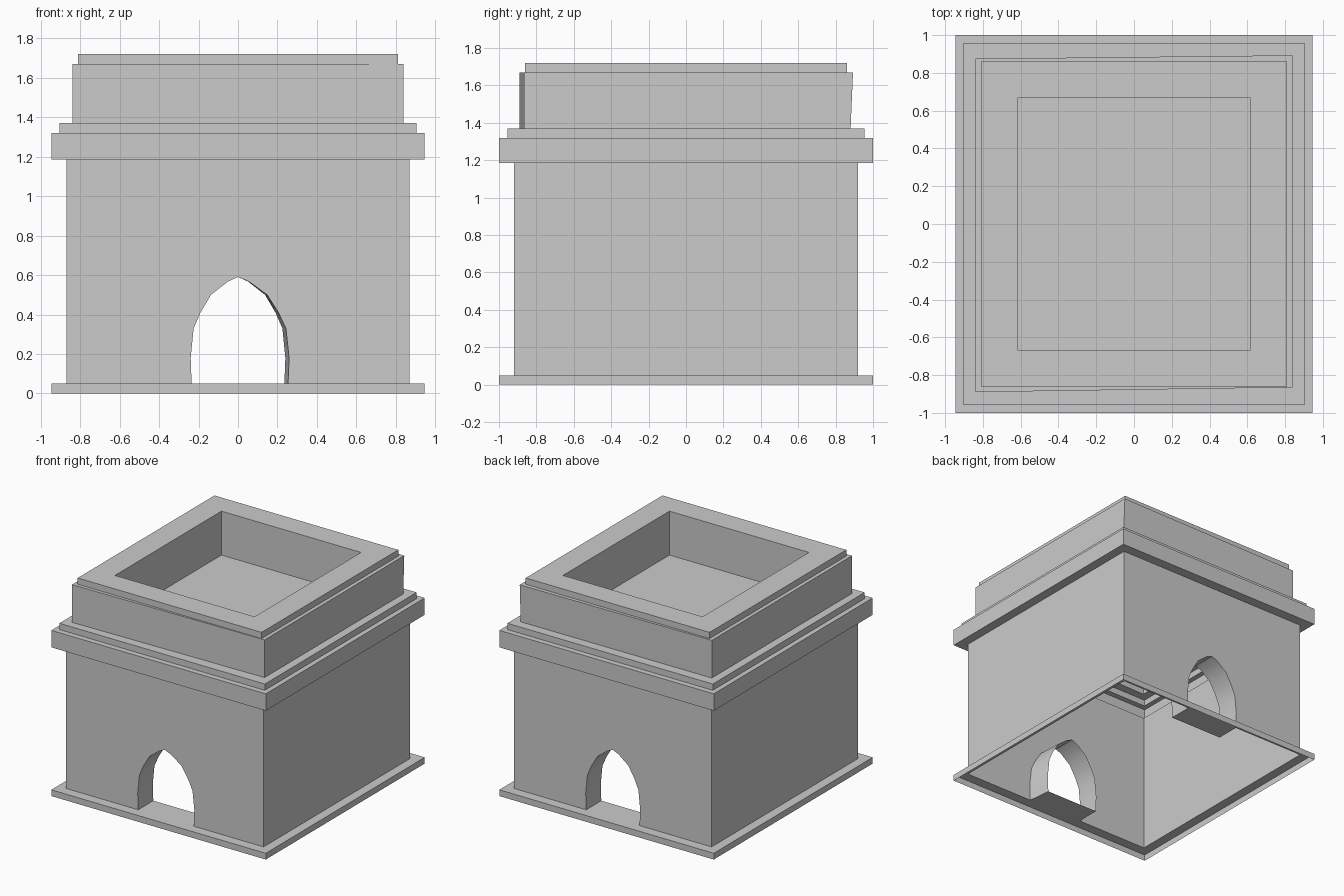
import bpy

if "Cube" in bpy.data.objects:
    bpy.data.objects.remove(bpy.data.objects["Cube"])

WX, WY = 0.87, 0.92          # wall half sizes
Z_FLOOR, Z_WALL = 0.05, 1.185
DEPTH = 0.19                 # depth of the arch reveals


def make(name, verts, faces, smooth=False):
    me = bpy.data.meshes.new(name)
    me.from_pydata(verts, [], faces)
    me.update()
    ob = bpy.data.objects.new(name, me)
    bpy.context.collection.objects.link(ob)
    if smooth:
        bpy.ops.object.select_all(action='DESELECT')
        ob.select_set(True)
        bpy.context.view_layer.objects.active = ob
        bpy.ops.object.shade_smooth_by_angle(angle=0.6)
    return ob


def ring(hx, hy, z):
    return [(-hx, -hy, z), (hx, -hy, z), (hx, hy, z), (-hx, hy, z)]


def loft(name, rings, cap=False, sides=(0, 1, 2, 3)):
    """Join successive four-cornered rings with flat faces."""
    verts = [v for r in rings for v in r]
    faces = []
    for k in range(len(rings) - 1):
        for i in sides:
            a, b = 4 * k + i, 4 * k + (i + 1) % 4
            faces.append((a, b, b + 4, a + 4))
    if cap:
        n = len(verts)
        faces.append((n - 4, n - 3, n - 2, n - 1))
    return make(name, verts, faces)


# Pointed arch outline, left foot to right foot
half = [(0.235, 0.05), (0.24, 0.18), (0.225, 0.33), (0.19, 0.41),
        (0.137, 0.50), (0.05, 0.568)]
inner = [(-x, z) for x, z in half] + [(0, 0.59)] + half[::-1]
# The front opening flares slightly on its right side
flared = [(x * 1.08 if x > 0 else x, z) for x, z in inner]


def arch_wall(label, s, outer):
    """Wall with arched opening, its reveal and threshold; s = -1 front, 1 back."""
    outline = [(-WX, Z_FLOOR)] + outer + [(WX, Z_FLOOR), (WX, Z_WALL), (-WX, Z_WALL)]
    verts = [(x, s * WY, z) for x, z in outline]
    # split at the apex into two simple polygons, plus the gap above
    apex = 1 + len(half)
    n = len(outline)
    left = list(range(0, apex + 1)) + [n - 1]
    right = list(range(apex, n - 1))
    polys = [left, right, [apex, n - 2, n - 1]]
    # front needs anticlockwise order as seen from outside
    polys = [p if s < 0 else p[::-1] for p in polys]
    make(label + "_wall", verts, polys)

    n = len(outer)
    verts = [(x, s * WY, z) for x, z in outer] + \
            [(x, s * (WY - DEPTH), z) for x, z in inner]
    faces = [(i, i + n, i + 1 + n, i + 1) for i in range(n - 1)]
    faces.append((n - 1, 2 * n - 1, n, 0))      # threshold
    if s > 0:
        faces = [f[::-1] for f in faces]
    make(label + "_arch_reveal", verts, faces, smooth=True)


# Plinth, open underneath
loft("plinth", [ring(0.945, 1, 0), ring(0.945, 1, Z_FLOOR), ring(WX, WY, Z_FLOOR)])

# Walls
loft("side_walls", [ring(WX, WY, Z_FLOOR), ring(WX, WY, Z_WALL)], sides=(1, 3))
arch_wall("front", -1, flared)
arch_wall("back", 1, inner)

# Slightly skewed upper block
block_low = [(-0.84, -0.89, 1.37), (0.84, -0.865, 1.37), (0.84, 0.88, 1.37), (-0.84, 0.875, 1.37)]
block_high = [(-0.84, -0.89, 1.67), (0.84, -0.865, 1.67), (0.84, 0.893, 1.67), (-0.84, 0.875, 1.67)]

# Two-step cornice
loft("cornice", [ring(WX, WY, Z_WALL), ring(0.945, 1, Z_WALL), ring(0.945, 1, 1.32),
                 ring(0.905, 0.955, 1.32), ring(0.905, 0.955, 1.37), block_low])
loft("upper_block", [block_low, block_high, ring(0.81, 0.86, 1.67)])

# Rim and sunken basin
loft("rim_and_basin", [ring(0.81, 0.86, 1.67), ring(0.81, 0.86, 1.72),
                       ring(0.615, 0.67, 1.72), ring(0.615, 0.67, 1.37)], cap=True)
